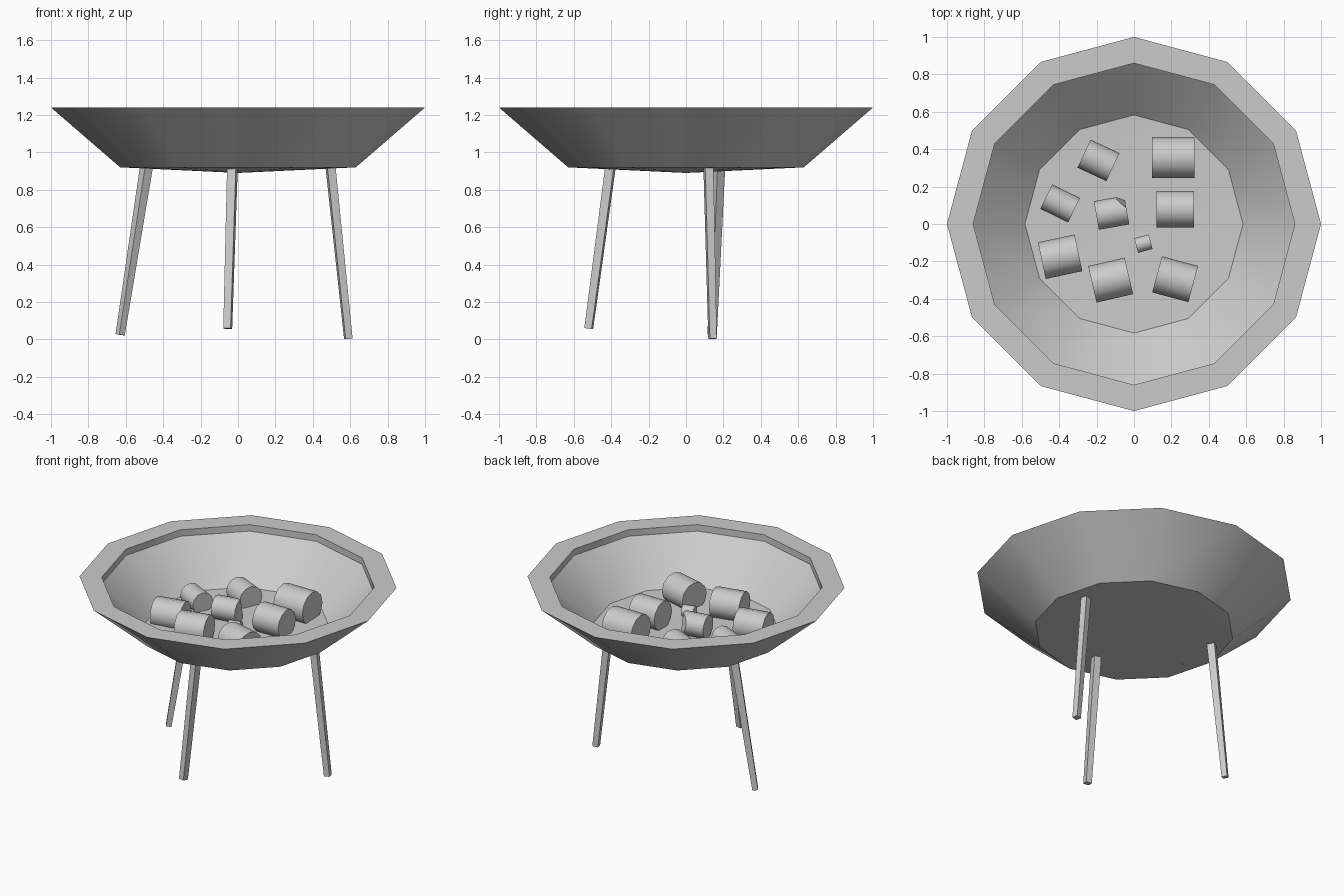
import bpy, bmesh
from math import cos, sin, pi, radians
from mathutils import Vector, Matrix

if "Cube" in bpy.data.objects:
    bpy.data.objects.remove(bpy.data.objects["Cube"])


def finish(bm, name, smooth=None):
    bmesh.ops.recalc_face_normals(bm, faces=bm.faces)
    me = bpy.data.meshes.new(name)
    bm.to_mesh(me)
    bm.free()
    ob = bpy.data.objects.new(name, me)
    bpy.context.collection.objects.link(ob)
    if smooth:
        bpy.ops.object.select_all(action='DESELECT')
        ob.select_set(True)
        bpy.context.view_layer.objects.active = ob
        bpy.ops.object.shade_smooth_by_angle(angle=radians(smooth))
    return ob


def lathe(name, profile, sides):
    """Revolve (radius, z) points; end points have radius 0."""
    bm = bmesh.new()
    rings = []
    for r, z in profile:
        n = 1 if r == 0 else sides
        rings.append([bm.verts.new((r * cos(2 * pi * i / sides), r * sin(2 * pi * i / sides), z))
                      for i in range(n)])
    for a, b in zip(rings, rings[1:]):
        for i in range(sides):
            j = (i + 1) % sides
            quad = [a[i % len(a)], a[j % len(a)], b[j % len(b)], b[i % len(b)]]
            bm.faces.new(list(dict.fromkeys(quad)))
    return finish(bm, name, 31)


def leg(name, top, foot, top_width, foot_width, turn):
    """Square tapered leg between two points."""
    top, foot = Vector(top), Vector(foot)
    axis = top - foot
    bm = bmesh.new()
    rot = axis.to_track_quat('Z', 'Y').to_matrix().to_4x4()
    mat = Matrix.Translation((top + foot) / 2) @ rot @ Matrix.Rotation(radians(turn + 45), 4, 'Z')
    bmesh.ops.create_cone(bm, cap_ends=True, segments=4, radius1=foot_width * 0.707,
                          radius2=top_width * 0.707, depth=axis.length, matrix=mat)
    finish(bm, name)


def coal(name, x, y, z, length, dia, angle, chip=False):
    """Lying cylinder chunk, cut flat where it meets the bowl floor."""
    bm = bmesh.new()
    turn = Matrix.Rotation(radians(angle), 4, 'Z')
    mat = Matrix.Translation((x, y, z)) @ turn @ Matrix.Rotation(pi / 2, 4, 'Y')
    bmesh.ops.create_cone(bm, cap_ends=True, segments=12, radius1=dia / 2, radius2=dia / 2,
                          depth=length, matrix=mat)
    cuts = [(Vector((0, 0, 0.915)), Vector((0, 0, -1)))]
    if chip:
        n = (turn @ Vector((0.7, 0.7, 0.2))).normalized()
        cuts.append((Vector((x, y, z)) + n * dia * 0.52, n))
    for co, no in cuts:
        geom = bm.verts[:] + bm.edges[:] + bm.faces[:]
        res = bmesh.ops.bisect_plane(bm, geom=geom, plane_co=co, plane_no=no, clear_outer=True)
        edges = [e for e in res['geom_cut'] if isinstance(e, bmesh.types.BMEdge)]
        if edges:
            bmesh.ops.holes_fill(bm, edges=edges, sides=0)
    finish(bm, name, 31)


# Thick twelve-sided bowl with a vertical inner lip
lathe("bowl", [(0, 0.89), (0.63, 0.92), (1, 1.24), (0.86, 1.24),
               (0.86, 1.195), (0.583, 0.935), (0, 0.915)], 12)

# Three splayed legs of uneven length
leg("right_leg", (0.495, 0.12, 0.92), (0.59, 0.142, 0.003), 0.045, 0.038, 0)
leg("left_leg", (-0.49, 0.175, 0.92), (-0.63, 0.14, 0.025), 0.05, 0.036, 20)
leg("front_leg", (-0.03, -0.405, 0.915), (-0.055, -0.52, 0.058), 0.048, 0.04, 0)

# Fuel chunks: x, y, z, length, diameter, angle, chipped corner
coals = [
    (0.21, 0.355, 1.01, 0.225, 0.22, 0),
    (0.22, 0.08, 1.005, 0.2, 0.195, 0),
    (-0.12, 0.06, 1.0, 0.165, 0.155, 10, True),
    (-0.19, 0.34, 0.98, 0.17, 0.165, -25),
    (-0.395, 0.11, 0.98, 0.165, 0.145, -26),
    (-0.395, -0.175, 0.98, 0.2, 0.2, 12),
    (-0.125, -0.3, 1.005, 0.2, 0.2, 13),
    (0.22, -0.295, 1.0, 0.2, 0.2, -15),
    (0.05, -0.105, 0.985, 0.08, 0.08, 15),
]
for i, c in enumerate(coals):
    coal(f"coal_{i + 1}", *c)
